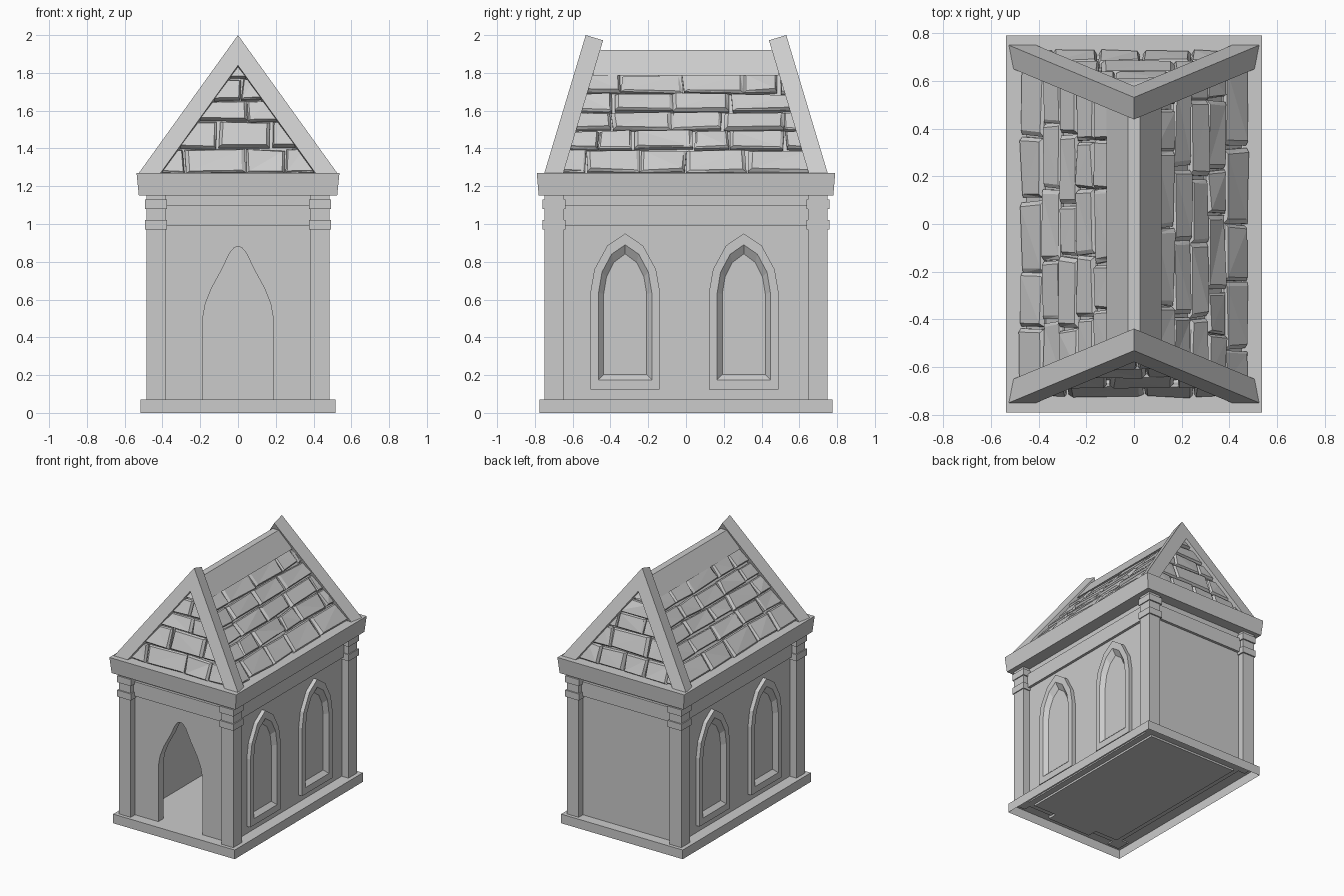
import bpy, bmesh, random
from mathutils import Vector

random.seed(4)
if "Cube" in bpy.data.objects:
    bpy.data.objects.remove(bpy.data.objects["Cube"], do_unlink=True)

stone = bpy.data.materials.new("grey_stone")
stone.use_nodes = True
GREY = (0.6, 0.6, 0.6, 1)
stone.diffuse_color = GREY
stone.node_tree.nodes["Principled BSDF"].inputs["Base Color"].default_value = GREY


def finish(name, bm):
    bmesh.ops.recalc_face_normals(bm, faces=bm.faces)
    mesh = bpy.data.meshes.new(name)
    bm.to_mesh(mesh)
    bm.free()
    mesh.materials.append(stone)
    ob = bpy.data.objects.new(name, mesh)
    bpy.context.collection.objects.link(ob)
    return ob


def add_loft(bm, loops, start=True, end=True):
    """Skin a series of equal-length closed loops."""
    rings = [[bm.verts.new(p) for p in loop] for loop in loops]
    n = len(rings[0])
    for a, b in zip(rings, rings[1:]):
        for i in range(n):
            j = (i + 1) % n
            bm.faces.new((a[i], a[j], b[j], b[i]))
    if start:
        bm.faces.new(rings[0][::-1])
    if end:
        bm.faces.new(rings[-1])


def loft(name, loops, start=True, end=True):
    bm = bmesh.new()
    add_loft(bm, loops, start, end)
    return finish(name, bm)


def rect(x, y, z, cx=0, cy=0):
    return [(cx - x, cy - y, z), (cx + x, cy - y, z), (cx + x, cy + y, z), (cx - x, cy + y, z)]


def box(name, x, y, z0, z1, cx=0, cy=0):
    return loft(name, [rect(x, y, z0, cx, cy), rect(x, y, z1, cx, cy)])


def arch(half):
    """Mirror the right half of an outline whose last point is the apex."""
    return half + [(-u, z) for u, z in reversed(half[:-1])]


def cut(target, cutter):
    mod = target.modifiers.new("opening", "BOOLEAN")
    mod.operation = "DIFFERENCE"
    mod.solver = "EXACT"
    mod.object = cutter
    bpy.context.view_layer.objects.active = target
    bpy.ops.object.modifier_apply(modifier=mod.name)
    bpy.data.objects.remove(cutter, do_unlink=True)


# Plinth (open below) and floor
loft("plinth", [rect(.515, .775, 0), rect(.515, .775, .07)], start=False)
box("floor", .38, .645, .045, .07)
box("door_sill", .185, .04, .045, .07, cy=-.68)

# Hollow walls with an arched doorway
DOOR = arch([(.187, .05), (.187, .5), (.172, .58), (.14, .66), (.085, .76), (.045, .845), (.02, .875), (0, .88)])
WALL_X, WALL_Y = .428, .697
walls = box("walls", WALL_X, WALL_Y, .06, 1.15)
cut(walls, box("room_cutter", .375, .637, .03, 1.12))
cut(walls, loft("door_cutter", [[(u, y, z) for u, z in DOOR] for y in (-.8, -.55)]))

# Raised window surrounds with a splayed inner edge
OUTER = arch([(.183, .125), (.183, .645), (.163, .76), (.095, .885), (0, .95)])
INNER = arch([(.141, .175), (.141, .635), (.123, .745), (.072, .84), (0, .89)])
PANEL = arch([(.113, .205), (.113, .63), (.098, .72), (.06, .795), (0, .84)])
for s, side in ((1, "left"), (-1, "right")):
    for cy, place in ((-.322, "front"), (.306, "rear")):
        loft(f"{side}_{place}_window",
             [[(s * x, cy + u, z) for u, z in outline] for outline, x in
              ((OUTER, WALL_X - .005), (OUTER, .458), (INNER, .458), (PANEL, WALL_X - .001))], False, False)

# Frieze band and cornice
loft("frieze", [rect(WALL_X + d, WALL_Y + d, z) for d, z in
                ((-.005, .99), (.02, .99), (.02, 1.1), (-.005, 1.1))], False, False)
loft("cornice", [rect(.525, .78, 1.15), rect(.537, .79, 1.27)])

# Corner pillars with two bands each
for sx in (1, -1):
    for sy in (1, -1):
        name = f"{'left' if sx > 0 else 'right'}_{'rear' if sy > 0 else 'front'}"
        box(name + "_pillar", .05, .052, .06, 1.15, sx * .435, sy * .697)
        for i, z in enumerate((.97, 1.08)):
            box(f"{name}_band_{i}", .058, .061, z, z + .05, sx * .434, sy * .698)

# Roof core, ridge cap and leaning gable frames
EAVE = 1.27
PITCH = 1 / 1.37
LEAN = .3


def core_x(z):
    return .45 - (z - EAVE) * PITCH


def core_y(z):
    return .69 - (z - EAVE) * LEAN


loft("roof_core", [rect(core_x(z), core_y(z), z) for z in (EAVE - .02, 1.87)])
RIDGE = [(.115, 1.785), (.025, 1.92), (-.025, 1.92), (-.115, 1.785)]
loft("ridge_cap", [[(x, y, z) for x, z in RIDGE] for y in (-.49, .49)])

CHEVRON = [(.525, EAVE), (0, 2), (-.525, EAVE), (-.41, EAVE), (0, 1.84), (.41, EAVE)]
for s, end in ((-1, "front"), (1, "rear")):
    loft(end + "_gable_frame",
         [[(x, s * (.75 - (z - EAVE) * LEAN - d), z - d * LEAN) for x, z in CHEVRON] for d in (0, .092)])


# Irregular stone shingles, laid in rows on a sloping surface
def shingles(name, rows, limit, place, lift):
    bm = bmesh.new()

    def jit(a):
        return random.uniform(-a, a)

    for z0, z1 in zip(rows, rows[1:]):
        end = limit(z0)
        u = -end - random.uniform(0, .1)
        while u < end:
            w = random.uniform(.18, .33)
            if end - (u + w) < .08:
                w = end - u + .01
            corners = []
            for cu, cz in ((u, z0), (u + w, z0), (u + w, z1), (u, z1)):
                inset = .004 if cu == u else -.004
                z = cz + (.003 if cz == z0 else -.006) + jit(.006)
                m = limit(z)
                corners.append((max(-m, min(m, cu + inset + jit(.008))), z))
            mu = sum(c[0] for c in corners) / 4
            mz = sum(c[1] for c in corners) / 4
            if corners[1][0] - corners[0][0] > .03:
                loops = []
                for shrink, h, rough in ((0, -.015, 0), (0, .55 * lift, .004), (.12, lift, .007)):
                    loops.append([place(a + (mu - a) * shrink, b + (mz - b) * shrink,
                                        h + jit(rough) + (.004 if b < mz else -.004) * (h > 0))
                                  for a, b in corners])
                add_loft(bm, loops)
            u += w
    bmesh.ops.triangulate(bm, faces=bm.faces)
    finish(name, bm)


ROOF_ROWS = (1.262, 1.388, 1.488, 1.586, 1.682, 1.785)
GABLE_ROWS = (1.262, 1.395, 1.54, 1.65, 1.762, 1.83)
for s, side, end in ((1, "left", "rear"), (-1, "right", "front")):
    shingles(side + "_roof_shingles", ROOF_ROWS,
             lambda z: .70 - (z - EAVE) * LEAN,
             lambda u, z, n: Vector((s * (core_x(z) + n * .81), u, z + n * .59)), .028)
    shingles(end + "_gable_shingles", GABLE_ROWS,
             lambda z: max(.01, .44 - (z - EAVE) * PITCH),
             lambda u, z, n: Vector((u, s * (core_y(z) + n * .96), z + n * .29)), .034)
